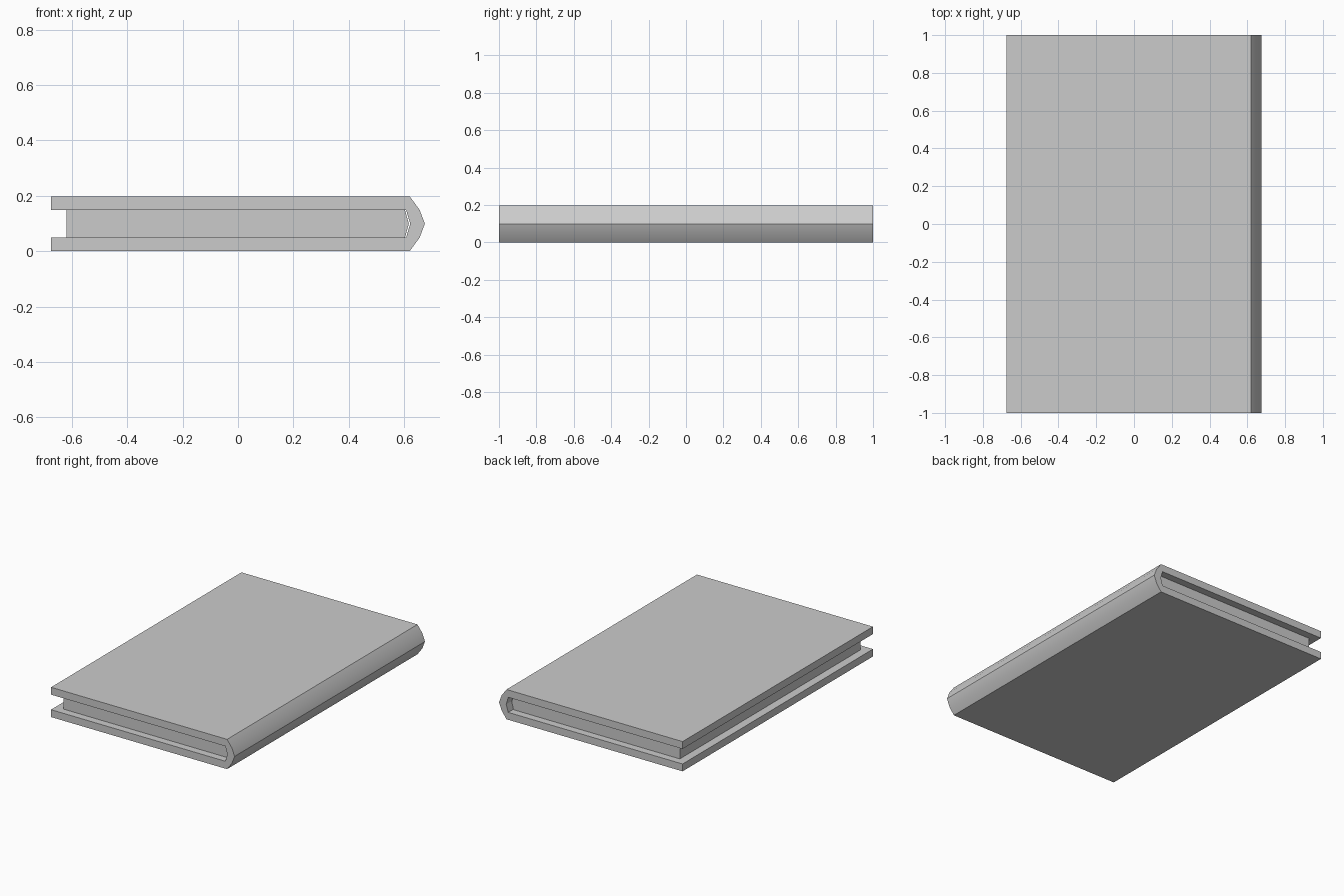
import bpy, bmesh, math

if "Cube" in bpy.data.objects:
    bpy.data.objects.remove(bpy.data.objects["Cube"])


def extrude_profile(name, points, half_len):
    """Extrude an x-z outline along y, centred on y = 0."""
    bm = bmesh.new()
    face = bm.faces.new([bm.verts.new((x, -half_len, z)) for x, z in points])
    moved = bmesh.ops.extrude_face_region(bm, geom=[face])["geom"]
    verts = [v for v in moved if isinstance(v, bmesh.types.BMVert)]
    bmesh.ops.translate(bm, verts=verts, vec=(0, 2 * half_len, 0))
    bmesh.ops.recalc_face_normals(bm, faces=bm.faces)
    mesh = bpy.data.meshes.new(name)
    bm.to_mesh(mesh)
    bm.free()
    obj = bpy.data.objects.new(name, mesh)
    bpy.context.collection.objects.link(obj)
    bpy.ops.object.select_all(action='DESELECT')
    bpy.context.view_layer.objects.active = obj
    obj.select_set(True)
    bpy.ops.object.shade_smooth_by_angle(angle=math.radians(30))
    return obj


H = 0.198       # total thickness
BOARD = 0.049   # cover board thickness
MID = H / 2

# Cover: two boards joined by the rounded spine
outer = [(-0.675, 0), (0.62, 0), (0.656, BOARD), (0.675, MID)]
inner = [(0.622, MID), (0.607, BOARD), (-0.675, BOARD)]
mirror = lambda pts: [(x, H - z) for x, z in reversed(pts)]
cover = outer + mirror(outer[:-1]) + mirror(inner[1:]) + inner
extrude_profile("cover", cover, 1.0)

# Page block: inset on the open sides, bulging into the spine
pages = [(-0.62, BOARD), (0.603, BOARD), (0.617, MID),
         (0.603, H - BOARD), (-0.62, H - BOARD)]
extrude_profile("pages", pages, 0.95)
